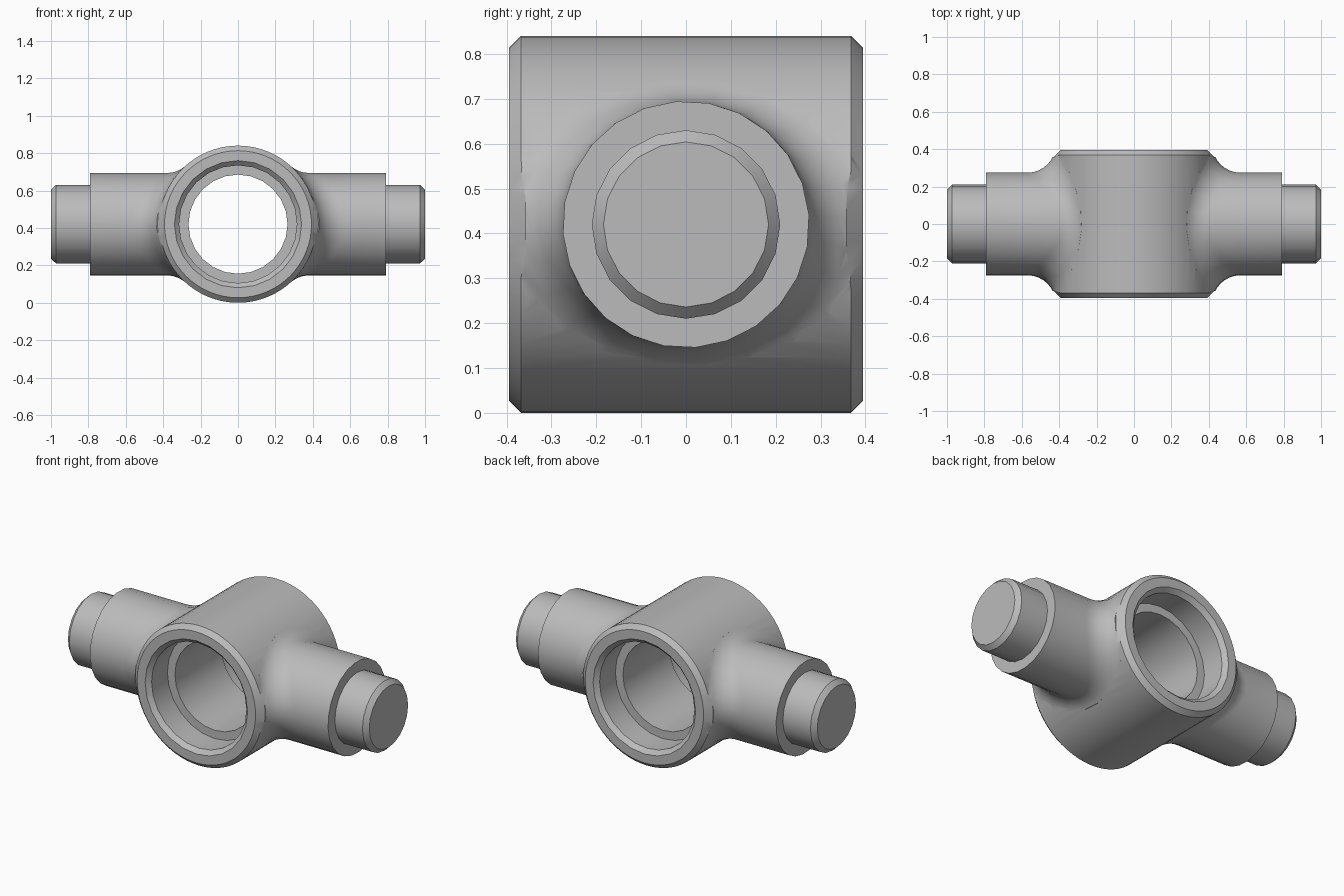
import bpy, bmesh
from math import sin, cos, pi, sqrt, radians
from mathutils import Vector

if "Cube" in bpy.data.objects:
    bpy.data.objects.remove(bpy.data.objects["Cube"])

CENTRE = 0.42            # height of both axes, also the barrel radius
ARM, BALL = 0.275, 0.15  # arm radius, fillet radius

steel = bpy.data.materials.new("grey steel")
steel.use_nodes = True
grey = (0.5, 0.5, 0.5, 1)
steel.diffuse_color = grey
steel.node_tree.nodes["Principled BSDF"].inputs["Base Color"].default_value = grey


def loft(name, rings):
    """Closed solid through rings of equal point count."""
    bm = bmesh.new()
    loops = [[bm.verts.new(p) for p in ring] for ring in rings]
    n = len(loops[0])
    for a, b in zip(loops, loops[1:]):
        for i in range(n):
            j = (i + 1) % n
            bm.faces.new((a[i], a[j], b[j], b[i]))
    bm.faces.new(loops[0])
    bm.faces.new(loops[-1])
    bmesh.ops.recalc_face_normals(bm, faces=bm.faces)
    mesh = bpy.data.meshes.new(name)
    bm.to_mesh(mesh)
    bm.free()
    mesh.materials.append(steel)
    obj = bpy.data.objects.new(name, mesh)
    bpy.context.collection.objects.link(obj)
    return obj


def turned(name, profile, sides, axis):
    """Turned solid from (radius, position) pairs along x or y."""
    rings = []
    for r, s in profile:
        ring = []
        for i in range(sides):
            u, z = r * sin(2 * pi * i / sides), r * cos(2 * pi * i / sides)
            ring.append(Vector((s, u, z + CENTRE) if axis == "x" else (u, s, z + CENTRE)))
        rings.append(ring)
    return loft(name, rings)


def boolean(target, tool, operation):
    """Apply a boolean and discard the tool."""
    mod = target.modifiers.new("cut", "BOOLEAN")
    mod.operation, mod.object, mod.solver = operation, tool, "EXACT"
    tool.hide_render = True
    graph = bpy.context.evaluated_depsgraph_get()
    mesh = bpy.data.meshes.new_from_object(target.evaluated_get(graph))
    target.modifiers.clear()
    target.data = mesh
    bpy.data.objects.remove(tool)


def both_ends(half):
    """Mirror a half profile about position 0."""
    return [(r, -s) for r, s in half] + [(r, s) for r, s in reversed(half)]


def arm(name, side, sides=24, steps=8):
    """Round arm flaring into the barrel with a rolling-ball fillet."""
    rings = [[] for _ in range(steps + 3)]
    for i in range(sides):
        phi = 2 * pi * (i + 0.3) / sides
        c, s = cos(phi), sin(phi)
        reach = ARM + BALL
        ball = Vector((sqrt((CENTRE + BALL) ** 2 - (reach * s) ** 2), reach * c, reach * s))
        to_arm = Vector((0, -c, -s))
        to_barrel = Vector((-ball.x, 0, -ball.z)).normalized()
        points = [Vector((0.79, ARM * c, ARM * s))]
        points += [ball + BALL * to_arm.slerp(to_barrel, k / steps) for k in range(steps + 1)]
        points.append(Vector((0.1, points[-1].y, points[-1].z * 0.85)))
        for ring, p in zip(rings, points):
            ring.append(Vector((p.x * side, p.y, p.z + CENTRE)))
    return loft(name, rings)


# Barrel with chamfered rims
body = turned("trunnion_body", both_ends([(0.393, 0.395), (0.42, 0.368)]), 64, "y")

# Arms, trimmed to the barrel ends, with stepped pins
for label, side in (("left", 1), ("right", -1)):
    limb = arm(label + "_arm", side)
    trim = turned("trim", both_ends([(0.393, 0.395), (0.43, 0.358), (1.2, 0.358)]), 64, "y")
    boolean(limb, trim, "INTERSECT")
    boolean(body, limb, "UNION")
    pin = turned(label + "_pin", [(0.21, 0.6 * side), (0.21, 0.973 * side), (0.184, side)], 20, "x")
    boolean(body, pin, "UNION")

# Through bore with a chamfered counterbore at each end
bore = turned("bore", both_ends([(0.34, 0.45), (0.34, 0.395), (0.315, 0.37),
                                 (0.315, 0.22), (0.265, 0.22)]), 24, "y")
boolean(body, bore, "DIFFERENCE")

bpy.ops.object.select_all(action="DESELECT")
body.select_set(True)
bpy.context.view_layer.objects.active = body
bpy.ops.object.shade_smooth_by_angle(angle=radians(30))
